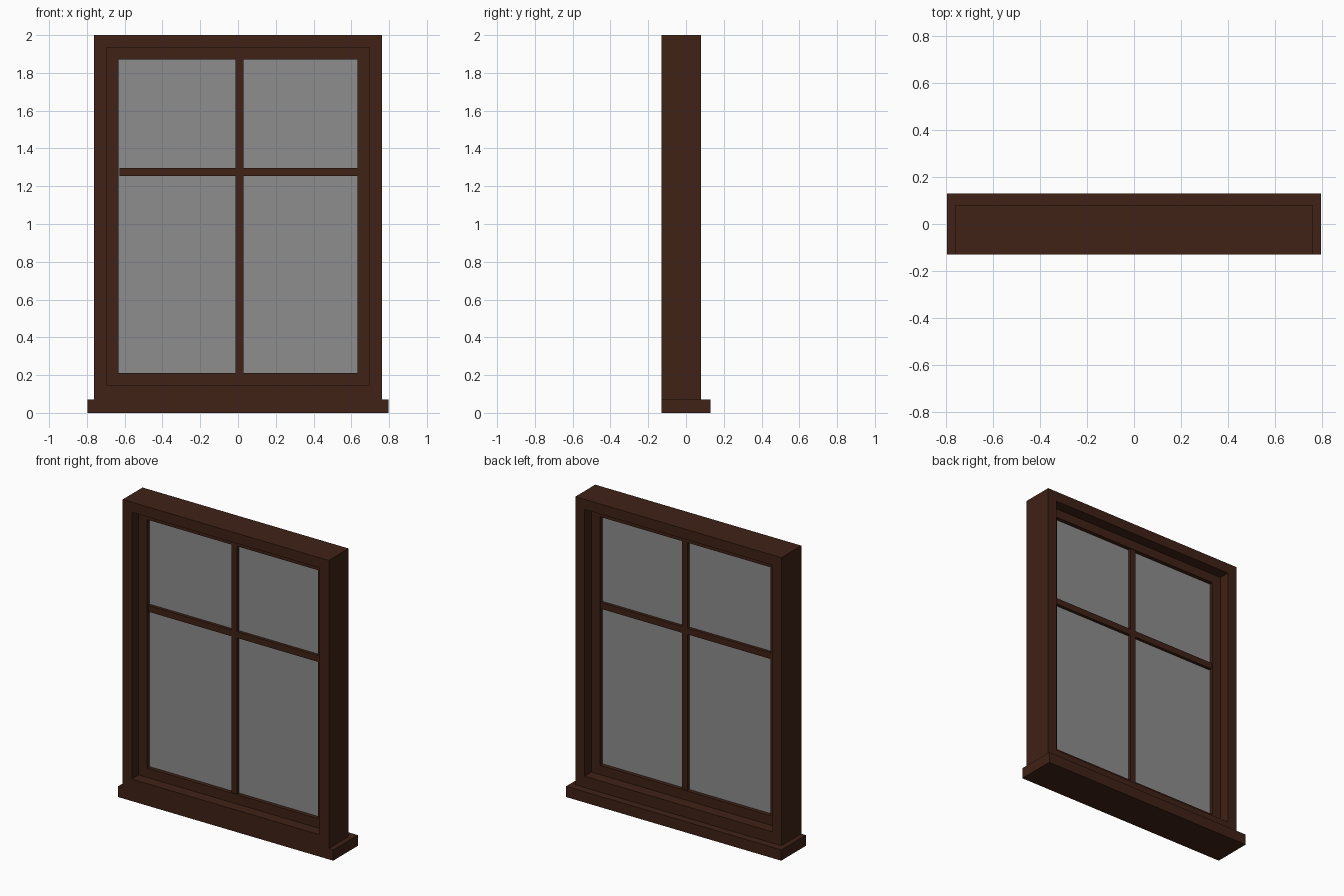
import bpy
import bmesh

if "Cube" in bpy.data.objects:
    bpy.data.objects.remove(bpy.data.objects["Cube"])


def material(name, rgb):
    m = bpy.data.materials.new(name)
    m.diffuse_color = (*rgb, 1)
    m.use_nodes = True
    m.node_tree.nodes["Principled BSDF"].inputs["Base Color"].default_value = m.diffuse_color
    return m


wood = material("dark_wood", (0.05, 0.016, 0.008))
grey = material("grey_glass", (0.27, 0.27, 0.27))


def finish(name, bm, mat):
    bmesh.ops.recalc_face_normals(bm, faces=bm.faces)
    me = bpy.data.meshes.new(name)
    bm.to_mesh(me)
    bm.free()
    me.materials.append(mat)
    ob = bpy.data.objects.new(name, me)
    bpy.context.collection.objects.link(ob)
    return ob


def box(name, x, y, z, mat=wood):
    """Box from (min, max) ranges."""
    bm = bmesh.new()
    bmesh.ops.create_cube(bm, size=1)
    for v in bm.verts:
        v.co = [r[0] if c < 0 else r[1] for c, r in zip(v.co, (x, y, z))]
    return finish(name, bm, mat)


def ring(name, outer, inner, y):
    """Rectangular frame with mitred corners; outer/inner = (half width, z0, z1)."""
    bm = bmesh.new()

    def loop(rect, yy):
        w, z0, z1 = rect
        return [bm.verts.new((px, yy, pz))
                for px, pz in ((-w, z0), (w, z0), (w, z1), (-w, z1))]

    loops = [loop(outer, y[0]), loop(inner, y[0]), loop(inner, y[1]), loop(outer, y[1])]
    for a, b in zip(loops, loops[1:] + loops[:1]):
        for i in range(4):
            j = (i + 1) % 4
            bm.faces.new((a[i], a[j], b[j], b[i]))
    return finish(name, bm, wood)


# Sill, flush with the frame in front and projecting at the back
box("sill", (-0.796, 0.796), (-0.13, 0.13), (0, 0.072))

# Outer casing and recessed sash
ring("outer_frame", (0.763, 0.072, 2.0), (0.695, 0.147, 1.932), (-0.13, 0.08))
ring("sash", (0.695, 0.147, 1.932), (0.632, 0.21, 1.872), (-0.057, 0.007))

# Glazing bars
box("vertical_bar", (-0.012, 0.03), (-0.052, 0.002), (0.21, 1.872))
box("horizontal_bar_left", (-0.628, -0.012), (-0.051, 0.001), (1.255, 1.297))
box("horizontal_bar_right", (0.03, 0.632), (-0.051, 0.001), (1.255, 1.297))

# Glass pane
box("glass", (-0.632, 0.632), (-0.031, -0.019), (0.21, 1.872), grey)
